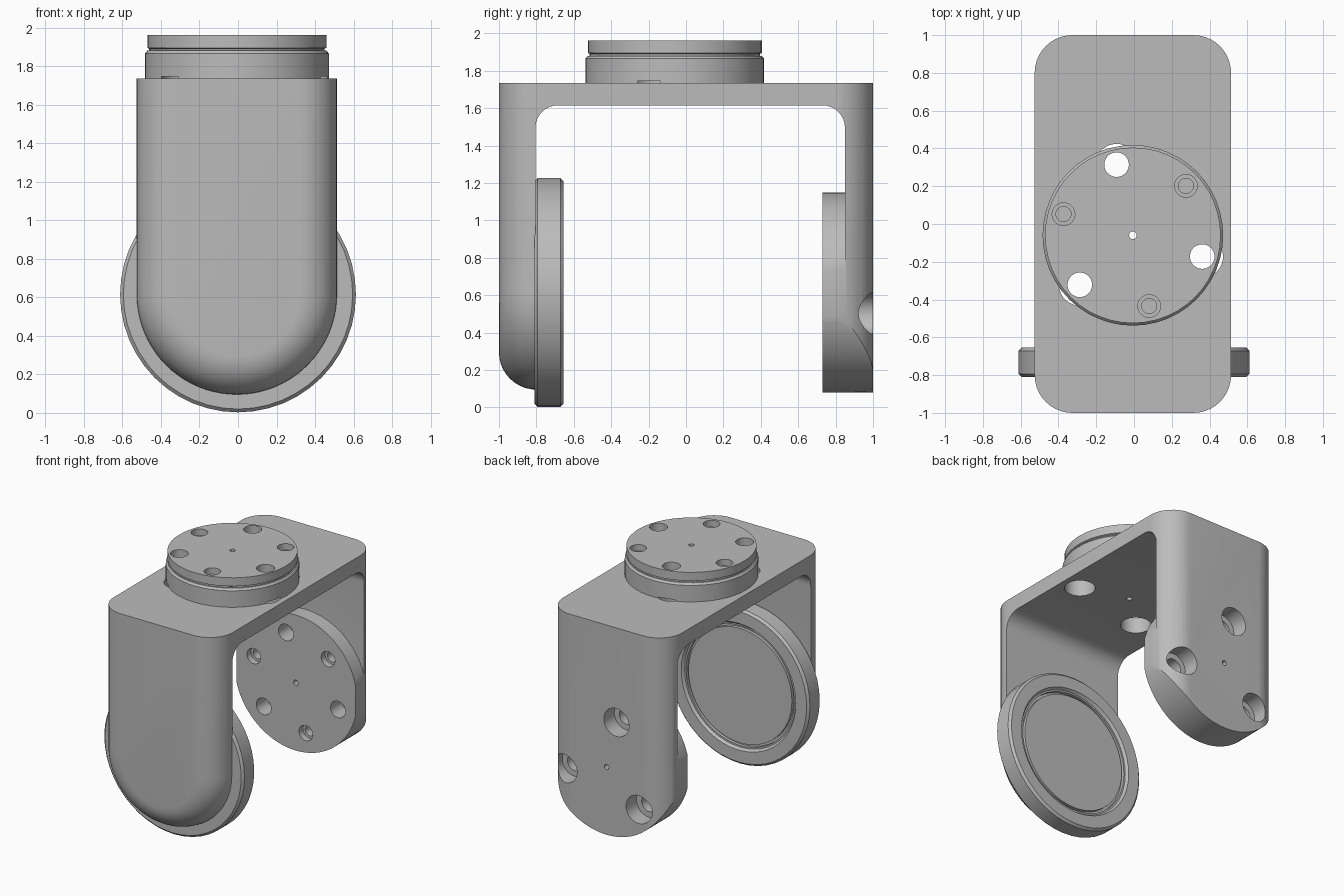
import bpy, bmesh
from math import sin, cos, asin, pi, radians
from mathutils import Matrix, Vector

if "Cube" in bpy.data.objects:
    bpy.data.objects.remove(bpy.data.objects["Cube"])

grey = bpy.data.materials.new("machined_grey")
grey.use_nodes = True
colour = (0.5, 0.5, 0.5, 1)
grey.diffuse_color = colour
grey.node_tree.nodes["Principled BSDF"].inputs["Base Color"].default_value = colour

SEG = 48
CX = -0.006        # middle of the bracket
TOP = 1.735        # top of the bracket plate
HALF = 0.52        # half width
PIVOT = 0.615      # pivot height
BOSS_R = 0.535
CORNER = 0.2


def finish(name, bm):
    bmesh.ops.recalc_face_normals(bm, faces=bm.faces)
    mesh = bpy.data.meshes.new(name)
    bm.to_mesh(mesh)
    bm.free()
    obj = bpy.data.objects.new(name, mesh)
    bpy.context.collection.objects.link(obj)
    mesh.materials.append(grey)
    return obj


def loft(bm, rings):
    """Skin closed rings of equal length and cap both ends."""
    rows = [[bm.verts.new(p) for p in ring] for ring in rings]
    n = len(rows[0])
    for a, b in zip(rows, rows[1:]):
        for i in range(n):
            j = (i + 1) % n
            bm.faces.new((a[i], a[j], b[j], b[i]))
    bm.faces.new(rows[0])
    bm.faces.new(rows[-1])


def lathe(bm, profile, matrix):
    """Spin (radius, height) points, which start and end on the axis."""
    verts = [bm.verts.new((r, 0, z)) for r, z in profile]
    edges = [bm.edges.new(pair) for pair in zip(verts, verts[1:])]
    out = bmesh.ops.spin(bm, geom=verts + edges, cent=(0, 0, 0), axis=(0, 0, 1),
                         angle=2 * pi, steps=SEG, use_merge=False, use_duplicate=False)
    made = set(verts)
    for edge in edges + [g for g in out["geom_last"] if isinstance(g, bmesh.types.BMEdge)]:
        made.update(edge.verts)
    stack = list(made)
    while stack:
        for e in stack.pop().link_edges:
            for v in e.verts:
                if v not in made:
                    made.add(v)
                    stack.append(v)
    for v in made:
        v.co = matrix @ v.co
    bmesh.ops.remove_doubles(bm, verts=list(made), dist=0.0002)


def boolean(obj, cutter, operation):
    mod = obj.modifiers.new("boolean", 'BOOLEAN')
    mod.operation, mod.solver, mod.object = operation, 'EXACT', cutter
    bpy.context.view_layer.objects.active = obj
    bpy.ops.object.modifier_apply(modifier=mod.name)
    bpy.data.objects.remove(cutter)


def arm_outline(y, half, radius, steps=40):
    """Round-bottomed arm outline, with the arc clipped to the arm width."""
    a = asin(min(1, half / radius))
    ring = [(CX + half, y, TOP)]
    for i in range(steps + 1):
        t = a - 2 * a * i / steps
        ring.append((CX + radius * sin(t), y, PIVOT - radius * cos(t)))
    return ring + [(CX - half, y, TOP)]


# Solid outer body: front fillet follows the round end, back fillet is vertical only
rounding = [radians(90 * i / 10) for i in range(11)]
rings = []
for t in rounding:
    w = HALF - CORNER * (1 - sin(t))
    rings.append(arm_outline(-1 + CORNER * (1 - cos(t)), w, w))
rings.append(arm_outline(0, HALF, HALF))
rings.append(arm_outline(0.05, HALF, BOSS_R))
for t in reversed(rounding):
    w = HALF - CORNER * (1 - sin(t))
    rings.append(arm_outline(1 - CORNER * (1 - cos(t)), w, BOSS_R))
bm = bmesh.new()
loft(bm, rings)
bracket = finish("yoke_bracket", bm)

# Cavity between the arms, with rounded upper corners
front_y, back_y, ceiling, fillet = -0.805, 0.85, 1.615, 0.12
section = [(front_y, -0.3)]
for cy, start in ((front_y + fillet, 180), (back_y - fillet, 90)):
    for i in range(9):
        t = radians(start - 90 * i / 8)
        section.append((cy + fillet * cos(t), ceiling - fillet + fillet * sin(t)))
section.append((back_y, -0.3))
bm = bmesh.new()
loft(bm, [[(x, y, z) for y, z in section] for x in (-0.8, 0.8)])
cavity = finish("cavity", bm)

# Round boss left standing on the back arm
arch = [(CX + BOSS_R * cos(pi * i / 24), PIVOT + BOSS_R * sin(pi * i / 24)) for i in range(25)]
arch = [(CX + BOSS_R, -0.5)] + arch + [(CX - BOSS_R, -0.5)]
bm = bmesh.new()
loft(bm, [[(x, y, z) for x, z in arch] for y in (0.73, 0.95)])
boolean(cavity, finish("boss", bm), 'DIFFERENCE')
boolean(bracket, cavity, 'DIFFERENCE')

# Stepped round flange on top
FLANGE = Vector((CX, -0.06, 0))
bm = bmesh.new()
lathe(bm, [(0, 1.68), (0.478, 1.68), (0.478, 1.865), (0.465, 1.88), (0.455, 1.88),
           (0.455, 1.89), (0.465, 1.895), (0.465, 1.962), (0, 1.962)],
      Matrix.Translation(FLANGE))
boolean(bracket, finish("flange", bm), 'UNION')


# Bolt circle: three through holes counterbored behind, three stepped blind holes
def bolt_circle(bm, frame, depth):
    lathe(bm, [(0, 0.1), (0.02, 0.1), (0.02, -depth - 0.1), (0, -depth - 0.1)], frame)
    through = [(0, 0.1), (0.065, 0.1), (0.065, -depth + 0.13),
               (0.11, -depth + 0.13), (0.11, -depth - 0.1), (0, -depth - 0.1)]
    blind = [(0, 0.1), (0.06, 0.1), (0.06, -0.05), (0.04, -0.05), (0.04, -0.18), (0, -0.18)]
    for i in range(6):
        place = Matrix.Rotation(radians(43 + 60 * i), 4, 'Z') @ Matrix.Translation((0.384, 0, 0))
        lathe(bm, through if i % 2 else blind, frame @ place)


bm = bmesh.new()
bolt_circle(bm, Matrix.Translation(FLANGE + Vector((0, 0, 1.962))), 0.347)
bolt_circle(bm, Matrix.Translation((CX, 0.73, PIVOT)) @ Matrix.Rotation(pi / 2, 4, 'X'), 0.27)
boolean(bracket, finish("bolt_holes", bm), 'DIFFERENCE')

# Bearing disc on the inside of the front arm, with a grooved face
bm = bmesh.new()
lathe(bm, [(0, 0), (0.595, 0), (0.612, 0.017), (0.612, 0.138), (0.595, 0.155),
           (0.5, 0.155), (0.485, 0.135), (0.472, 0.135), (0.472, 0.11),
           (0.452, 0.11), (0.452, 0.135), (0, 0.135)],
      Matrix.Translation((0, -0.81, PIVOT)) @ Matrix.Rotation(-pi / 2, 4, 'X'))
disc = finish("bearing_disc", bm)

# Smooth shading with crisp edges
bpy.ops.object.select_all(action='DESELECT')
for obj in (bracket, disc):
    obj.select_set(True)
bpy.context.view_layer.objects.active = bracket
bpy.ops.object.shade_smooth_by_angle(angle=radians(25))
